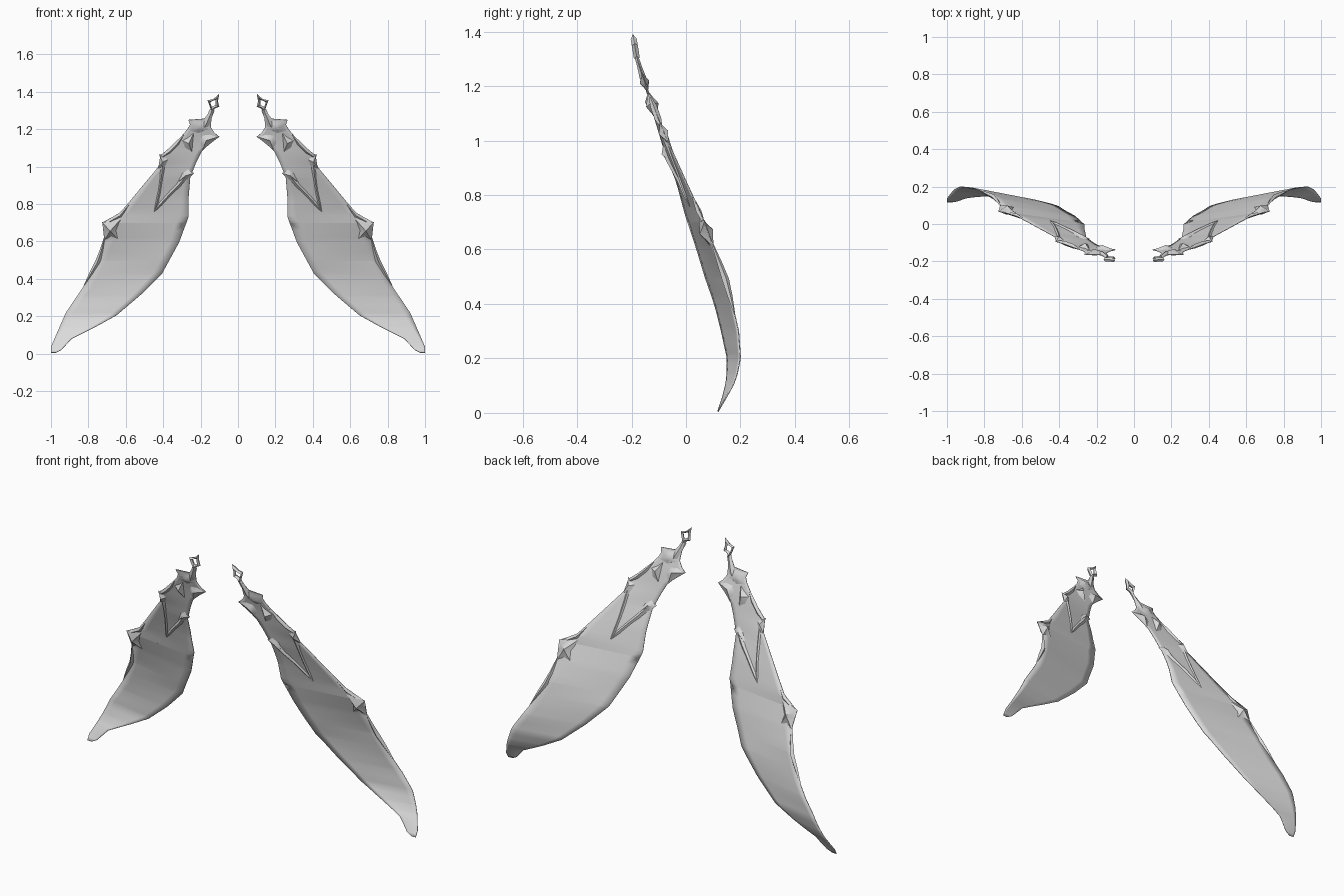
import bpy, bmesh, math
from mathutils import Vector

if "Cube" in bpy.data.objects:
    bpy.data.objects.remove(bpy.data.objects["Cube"])

grey = bpy.data.materials.new("plain_grey")
grey.diffuse_color = (0.7, 0.7, 0.7, 1)
grey.use_nodes = True
grey.node_tree.nodes["Principled BSDF"].inputs["Base Color"].default_value = grey.diffuse_color

# Edge outlines as (z, x) and depth profiles as (z, y), from the top down
INNER = [(1.30, .125), (1.257, .142), (1.21, .145), (1.18, .125), (1.16, .10), (1.13, .14),
         (1.105, .17), (1.08, .195), (1.03, .22), (.945, .255), (.825, .265), (.73, .265),
         (.595, .315), (.43, .405), (.315, .52), (.205, .65), (.145, .76), (.08, .89),
         (.02, .945), (.005, .975)]
OUTER = [(1.30, .148), (1.257, .18), (1.25, .265), (1.225, .257), (1.20, .27), (1.13, .33),
         (1.06, .415), (1.0, .425), (.825, .57), (.755, .63), (.70, .725), (.61, .715),
         (.495, .76), (.36, .825), (.22, .92), (.105, .97), (.035, 1.0), (.005, 1.0)]
INNER_Y = [(1.39, -.195), (1.3, -.18), (1.15, -.135), (1.05, -.105), (.95, -.075), (.85, -.035),
           (.72, .0), (.6, .04), (.5, .07), (.4, .105), (.3, .13), (.2, .152), (.12, .15),
           (.06, .135), (0, .115)]
OUTER_Y = [(1.39, -.195), (1.3, -.18), (1.15, -.128), (1.05, -.09), (.95, -.045), (.85, .0),
           (.72, .06), (.6, .105), (.5, .145), (.4, .17), (.3, .193), (.2, .2), (.12, .183),
           (.06, .15), (0, .115)]


def sample(table, z):
    if z >= table[0][0]:
        return table[0][1]
    for (z0, a), (z1, b) in zip(table, table[1:]):
        if z >= z1:
            return a + (b - a) * (z0 - z) / (z0 - z1)
    return table[-1][1]


def on_wing(x, z, lift=0.0):
    """Point on the curved wing at (x, z), lifted along its normal."""
    def depth(x, z):
        xi, xo = sample(INNER, z), sample(OUTER, z)
        t = min(1.1, max(-.1, (x - xi) / (xo - xi)))
        yi, yo = sample(INNER_Y, z), sample(OUTER_Y, z)
        return yi + (yo - yi) * t
    p = Vector((x, depth(x, z), z))
    if lift:
        d = .02
        n = Vector(((depth(x - d, z) - depth(x + d, z)) / (2 * d), 1,
                    (depth(x, z - d) - depth(x, z + d)) / (2 * d)))
        p += n.normalized() * lift
    return p


def finish(name, bm, angle=40):
    bmesh.ops.recalc_face_normals(bm, faces=bm.faces)
    mesh = bpy.data.meshes.new(name)
    bm.to_mesh(mesh)
    bm.free()
    mesh.materials.append(grey)
    ob = bpy.data.objects.new(name, mesh)
    bpy.context.collection.objects.link(ob)
    bpy.ops.object.select_all(action='DESELECT')
    ob.select_set(True)
    bpy.context.view_layer.objects.active = ob
    bpy.ops.object.shade_smooth_by_angle(angle=math.radians(angle))
    ob.modifiers.new("both_sides", 'MIRROR').use_mirror_merge = False
    return ob


def gem(name, outline, centre, height):
    """Faceted boss raised on both faces of the wing."""
    bm = bmesh.new()
    ring = [bm.verts.new(on_wing(x, z)) for x, z in outline]
    for side in (1, -1):
        mid = [bm.verts.new(on_wing(x * .5 + centre[0] * .5, z * .5 + centre[1] * .5,
                                    side * height * .45)) for x, z in outline]
        tip = bm.verts.new(on_wing(*centre, side * height))
        for i in range(len(ring)):
            j = (i + 1) % len(ring)
            bm.faces.new((ring[i], ring[j], mid[j], mid[i]))
            bm.faces.new((mid[i], mid[j], tip))
    finish(name, bm)


def ridge(name, path, widths, height):
    """Tapered raised rib with a diamond section following the wing."""
    bm = bmesh.new()
    rows = []
    for i, (x, z) in enumerate(path):
        a, b = path[max(0, i - 1)], path[min(len(path) - 1, i + 1)]
        side = Vector((a[1] - b[1], b[0] - a[0])).normalized() * widths[i]
        h = height * widths[i] / max(widths)
        rows.append([bm.verts.new(p) for p in (
            on_wing(x + side.x, z + side.y), on_wing(x, z, h),
            on_wing(x - side.x, z - side.y), on_wing(x, z, -h))])
    for r, s in zip(rows, rows[1:]):
        for i in range(4):
            j = (i + 1) % 4
            bm.faces.new((r[i], r[j], s[j], s[i]))
    bm.faces.new(rows[0])
    bm.faces.new(rows[-1])
    finish(name, bm)


# Curved wing blade, lofted between its two edges
levels = sorted({z for z, _ in INNER + OUTER} | {i * .04 + .02 for i in range(30)}, reverse=True)
COLS = 8
bm = bmesh.new()
grid = []
for z in levels:
    xi, xo = sample(INNER, z), sample(OUTER, z)
    grid.append([bm.verts.new(on_wing(xi + (xo - xi) * c / COLS, z)) for c in range(COLS + 1)])
for r, s in zip(grid, grid[1:]):
    for c in range(COLS):
        bm.faces.new((r[c], r[c + 1], s[c + 1], s[c]))
blade = finish("wing_blade", bm, 60)
solid = blade.modifiers.new("thickness", 'SOLIDIFY')
solid.thickness = .004
solid.offset = 0

# Open kite-shaped finial at the top
bm = bmesh.new()
outer = [(.10, 1.39), (.132, 1.362), (.163, 1.355), (.152, 1.325), (.14, 1.29), (.122, 1.312), (.10, 1.32), (.107, 1.35)]
hole = [(.119, 1.357), (.132, 1.353), (.148, 1.346), (.145, 1.332), (.14, 1.32), (.13, 1.325), (.119, 1.328), (.119, 1.342)]
out_v = [bm.verts.new(on_wing(*p)) for p in outer]
in_v = [bm.verts.new(on_wing(*p)) for p in hole]
for side in (1, -1):
    mid = [bm.verts.new(on_wing((a[0] + b[0]) / 2, (a[1] + b[1]) / 2, side * .011))
           for a, b in zip(outer, hole)]
    for i in range(8):
        j = (i + 1) % 8
        bm.faces.new((out_v[i], out_v[j], mid[j], mid[i]))
        bm.faces.new((mid[i], mid[j], in_v[j], in_v[i]))
finish("finial", bm)

# Neck and crest at the wing root
ridge("neck", [(.138, 1.305), (.152, 1.27), (.17, 1.23), (.19, 1.19)], [.012, .014, .02, .006], .012)
gem("crest", [(.175, 1.25), (.265, 1.25), (.25, 1.215), (.265, 1.19), (.21, 1.175), (.15, 1.20)],
    (.21, 1.215), .018)
gem("inner_spike", [(.10, 1.16), (.145, 1.175), (.19, 1.17), (.21, 1.13), (.19, 1.085), (.16, 1.12)],
    (.17, 1.145), .02)
gem("lozenge", [(.235, 1.185), (.265, 1.16), (.30, 1.14), (.285, 1.10), (.245, 1.075), (.24, 1.13)],
    (.262, 1.13), .024)

# V-shaped ribs and the spurs they grow from
gem("outer_spur", [(.37, 1.04), (.42, 1.068), (.415, 1.03), (.43, .99), (.395, .985)], (.402, 1.03), .018)
gem("inner_spur", [(.235, .965), (.265, .99), (.30, .965), (.33, .91), (.27, .93)], (.28, .955), .018)
ridge("outer_rib", [(.40, 1.03), (.408, .95), (.42, .87), (.435, .80), (.45, .755)],
      [.014, .010, .009, .009, .002], .012)
ridge("inner_rib", [(.275, .955), (.32, .90), (.37, .85), (.415, .80), (.45, .755)],
      [.018, .014, .012, .012, .002], .014)
ridge("edge_rib", [(.29, 1.17), (.325, 1.125), (.37, 1.08), (.41, 1.05)], [.003, .012, .012, .004], .012)

# Spiked boss and ridge on the outer edge
gem("edge_boss", [(.62, .725), (.66, .725), (.728, .703), (.71, .66), (.716, .605), (.68, .625),
                  (.64, .61), (.65, .66)], (.68, .665), .026)
ridge("lower_edge_rib", [(.713, .62), (.73, .55), (.75, .49), (.785, .43), (.825, .36)],
      [.004, .010, .014, .010, .002], .013)
ridge("upper_edge_rib", [(.58, .80), (.63, .74), (.69, .705)], [.002, .012, .006], .01)
